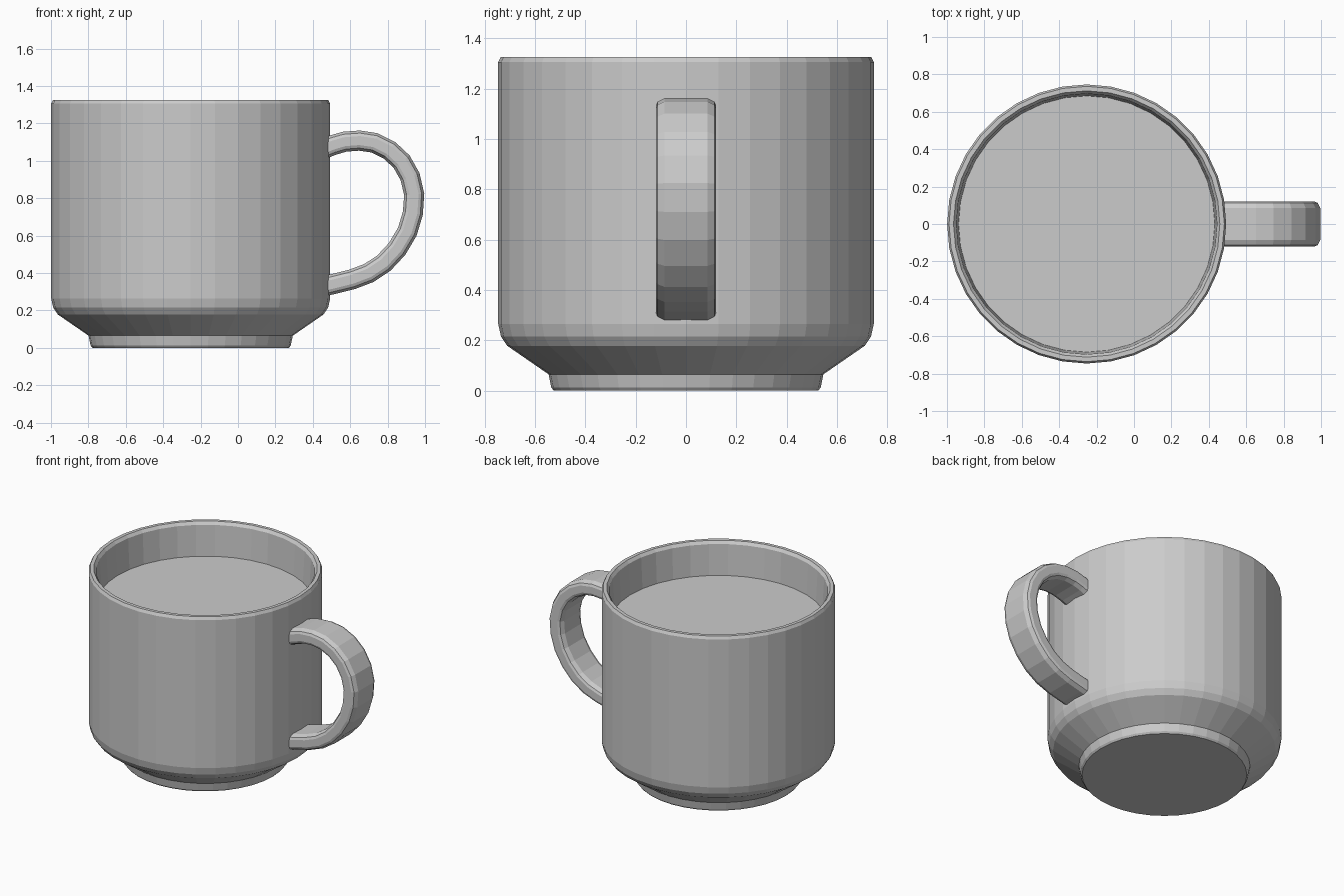
import bpy, bmesh, math
from mathutils import Vector

if "Cube" in bpy.data.objects:
    bpy.data.objects.remove(bpy.data.objects["Cube"])

SIDES = 36
CENTRE_X = -0.253


def finish(name, bm):
    bmesh.ops.recalc_face_normals(bm, faces=bm.faces)
    mesh = bpy.data.meshes.new(name)
    bm.to_mesh(mesh)
    bm.free()
    obj = bpy.data.objects.new(name, mesh)
    bpy.context.collection.objects.link(obj)
    return obj


def bridge(bm, a, b):
    n = len(a)
    for i in range(n):
        j = (i + 1) % n
        bm.faces.new((a[i], a[j], b[j], b[i]))


def ring(bm, r, z):
    return [bm.verts.new((CENTRE_X + r * math.cos(2 * math.pi * i / SIDES),
                          r * math.sin(2 * math.pi * i / SIDES), z))
            for i in range(SIDES)]


# Cup: one closed turned shell, from the foot up over the rim to the drink level
profile = [(0.525, 0.0), (0.535, 0.012), (0.546, 0.065), (0.71, 0.178),
           (0.735, 0.215), (0.746, 0.265), (0.746, 1.305), (0.736, 1.325),
           (0.712, 1.325), (0.697, 1.305), (0.685, 1.09)]
bm = bmesh.new()
rings = [ring(bm, r, z) for r, z in profile]
for a, b in zip(rings, rings[1:]):
    bridge(bm, a, b)
bm.faces.new(rings[0])      # flat underside
bm.faces.new(rings[-1])     # flat drink surface
finish("cup", bm)

# Handle: rounded rectangular section swept along a lopsided loop
path = [(0.46, 1.065), (0.505, 1.083), (0.57, 1.102), (0.65, 1.108),
        (0.73, 1.096), (0.81, 1.056), (0.875, 0.995), (0.92, 0.915),
        (0.942, 0.82), (0.935, 0.72), (0.905, 0.62), (0.85, 0.528),
        (0.78, 0.453), (0.70, 0.400), (0.61, 0.366), (0.505, 0.340),
        (0.46, 0.330)]
W, T = 0.12, 0.054          # half width, half thickness
section = [(W, 0.024), (0.113, 0.040), (0.085, T), (-0.085, T),
           (-0.113, 0.040), (-W, 0.024), (-W, -0.024), (-0.113, -0.040),
           (-0.085, -T), (0.085, -T), (0.113, -0.040), (W, -0.024)]
pts = [Vector((x, 0, z)) for x, z in path]
bm = bmesh.new()
loops = []
for i, p in enumerate(pts):
    t = (pts[min(i + 1, len(pts) - 1)] - pts[max(i - 1, 0)]).normalized()
    out = Vector((-t.z, 0, t.x))
    loops.append([bm.verts.new(p + Vector((0, y, 0)) + out * d)
                  for y, d in section])
for a, b in zip(loops, loops[1:]):
    bridge(bm, a, b)
bm.faces.new(loops[0])
bm.faces.new(loops[-1])
finish("handle", bm)
